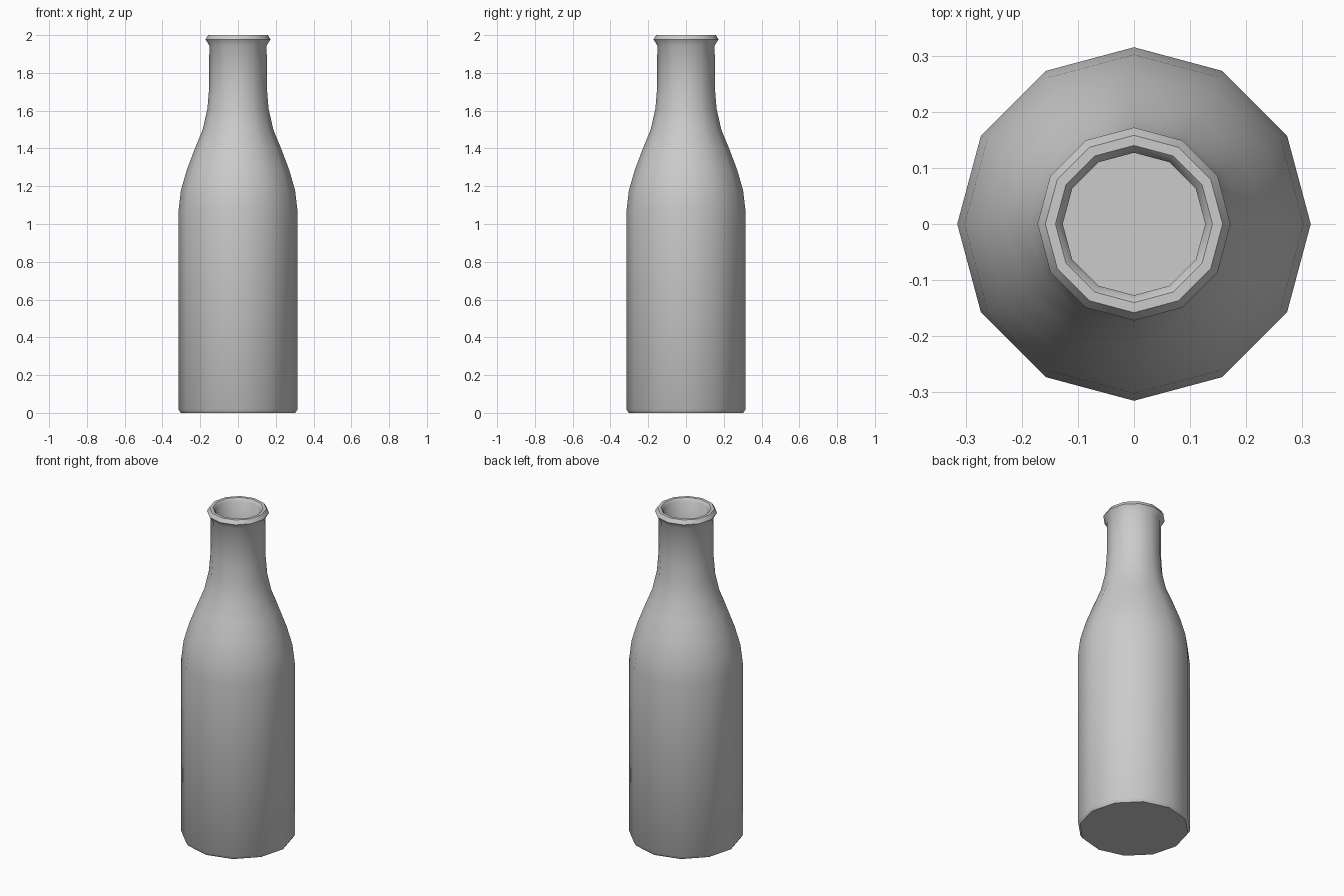
import bpy, bmesh, math

if "Cube" in bpy.data.objects:
    bpy.data.objects.remove(bpy.data.objects["Cube"])

SIDES = 12

# Closed-wall profile (radius, height): outside going up, over the lip, inside going down
outer = [(0.303, 0.0), (0.315, 0.018), (0.315, 1.07), (0.302, 1.18), (0.27, 1.29),
         (0.228, 1.4), (0.187, 1.5), (0.162, 1.61), (0.153, 1.72), (0.152, 1.945)]
lip = [(0.172, 1.977), (0.158, 2.0), (0.14, 2.0), (0.127, 1.985)]
inner = [(0.127, 1.72), (0.137, 1.61), (0.163, 1.49), (0.204, 1.39), (0.246, 1.28),
         (0.277, 1.175), (0.289, 1.07), (0.289, 0.04), (0.28, 0.025)]

bm = bmesh.new()


def ring(r, z):
    return [bm.verts.new((r * math.cos(math.tau * i / SIDES),
                          r * math.sin(math.tau * i / SIDES), z)) for i in range(SIDES)]


# Bottle wall
rings = [ring(r, z) for r, z in outer + lip + inner]
for a, b in zip(rings, rings[1:]):
    for i in range(SIDES):
        j = (i + 1) % SIDES
        bm.faces.new((a[i], a[j], b[j], b[i]))

# Underside and inner floor
bm.faces.new(rings[0][::-1])
bm.faces.new(rings[-1])

mesh = bpy.data.meshes.new("bottle")
bm.to_mesh(mesh)
bm.free()
bottle = bpy.data.objects.new("bottle", mesh)
bpy.context.collection.objects.link(bottle)

# Smooth sides with crisp base
bpy.context.view_layer.objects.active = bottle
bottle.select_set(True)
bpy.ops.object.shade_smooth_by_angle(angle=math.radians(50))
